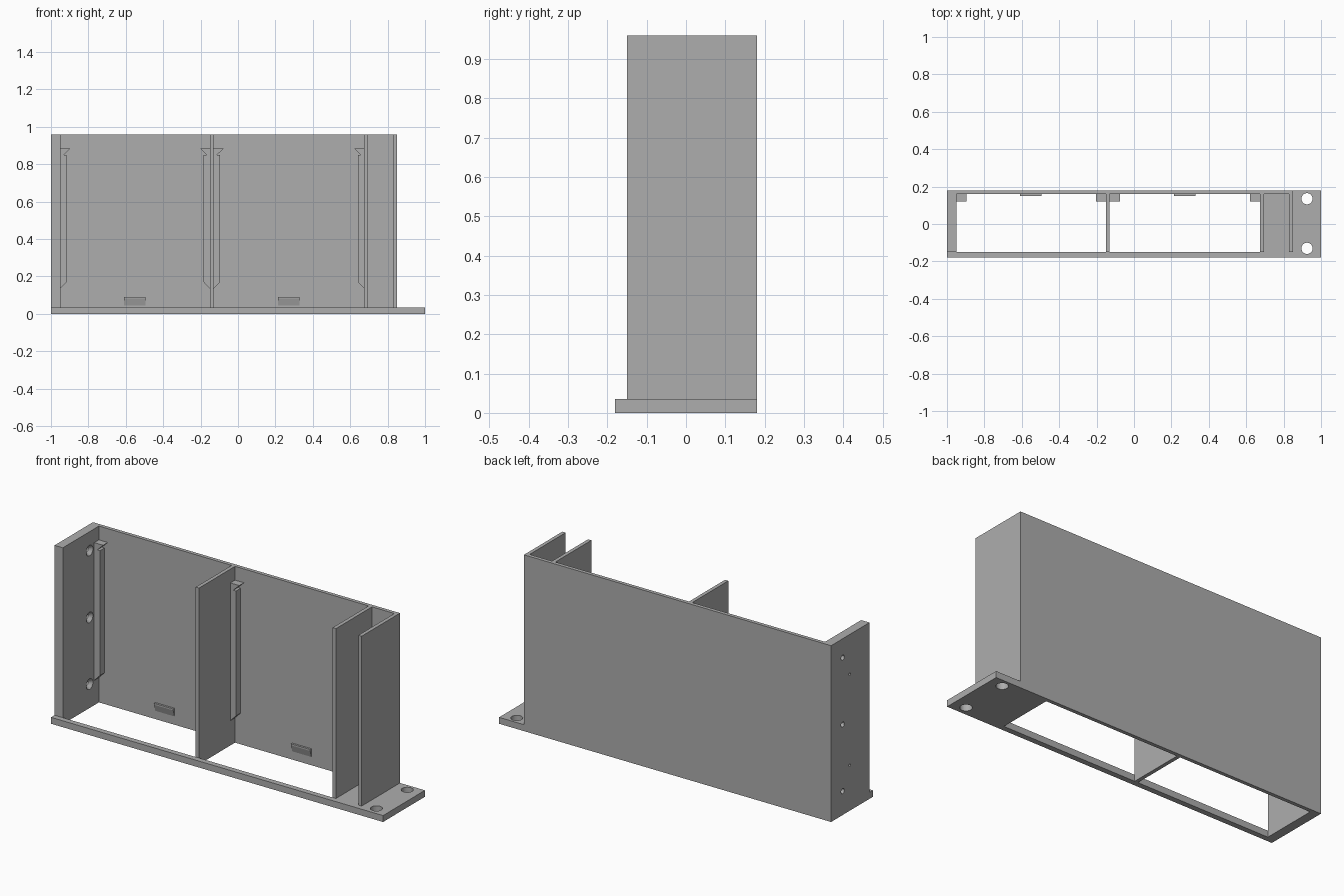
import bpy
import bmesh
from math import pi
from mathutils import Matrix, Vector

old = bpy.data.objects.get("Cube")
if old:
    bpy.data.objects.remove(old, do_unlink=True)

grey = bpy.data.materials.new("plain grey")
grey.use_nodes = True
colour = (0.42, 0.42, 0.42, 1)
grey.diffuse_color = colour
grey.node_tree.nodes["Principled BSDF"].inputs["Base Color"].default_value = colour


def finish(name, bm):
    bmesh.ops.recalc_face_normals(bm, faces=bm.faces)
    mesh = bpy.data.meshes.new(name)
    bm.to_mesh(mesh)
    bm.free()
    mesh.materials.append(grey)
    obj = bpy.data.objects.new(name, mesh)
    bpy.context.collection.objects.link(obj)
    return obj


def box(name, x, y, z):
    bm = bmesh.new()
    bmesh.ops.create_cube(bm, size=1)
    for v in bm.verts:
        v.co = Vector([(a + b) / 2 + c * (b - a) for (a, b), c in zip((x, y, z), v.co)])
    return finish(name, bm)


def prism(name, points, axis, start, end):
    """Extrude a flat outline along x (axis 0) or y (axis 1)."""
    bm = bmesh.new()
    verts = []
    for a, b in points:
        verts.append(bm.verts.new((start, a, b) if axis == 0 else (a, start, b)))
    face = bm.faces.new(verts)
    made = bmesh.ops.extrude_face_region(bm, geom=[face])["geom"]
    move = Vector((0, 0, 0))
    move[axis] = end - start
    bmesh.ops.translate(bm, vec=move, verts=[g for g in made if isinstance(g, bmesh.types.BMVert)])
    return finish(name, bm)


def drill(centre, r1, r2, depth, along_x=False):
    bm = bmesh.new()
    turn = Matrix.Rotation(pi / 2, 4, "Y") if along_x else Matrix.Identity(4)
    bmesh.ops.create_cone(bm, cap_ends=True, segments=32, radius1=r1, radius2=r2,
                          depth=depth, matrix=Matrix.Translation(centre) @ turn)
    return finish("drill_cutter", bm)


def cut(obj, cutter):
    cutter.hide_render = True
    mod = obj.modifiers.new("cut", "BOOLEAN")
    mod.operation = "DIFFERENCE"
    mod.solver = "EXACT"
    mod.object = cutter
    bpy.context.view_layer.objects.active = obj
    bpy.ops.object.modifier_apply(modifier=mod.name)
    bpy.data.objects.remove(cutter, do_unlink=True)


FRONT, INNER, BACK = -0.15, 0.16, 0.18
FLOOR, TOP = 0.035, 0.96

# Base plate with two bay openings and two mounting holes
base = box("base_plate", (-1, 1), (-BACK, BACK), (0, FLOOR))
for span in ((-0.95, -0.15), (-0.13, 0.675)):
    cut(base, box("opening_cutter", span, (FRONT, INNER), (-0.1, 0.1)))
for y in (-0.13, 0.135):
    cut(base, drill((0.925, y, 0.02), 0.03, 0.03, 0.2))

# Upright walls
box("back_wall", (-1, 0.85), (INNER, BACK), (FLOOR, TOP))
for name, x in (("middle_divider", -0.15), ("bay_divider", 0.675), ("end_wall", 0.83)):
    box(name, (x, x + 0.02), (FRONT, INNER), (FLOOR, TOP))
thick = box("thick_wall", (-1, -0.95), (FRONT, INNER), (FLOOR, TOP))

# Countersunk screw holes and small blind holes in the thick wall
for z in (0.13, 0.493, 0.857):
    cut(thick, drill((-0.975, 0.08, z), 0.014, 0.014, 0.1, True))
    cut(thick, drill((-0.96, 0.08, z), 0.012, 0.029, 0.0205, True))
for z in (0.248, 0.743):
    cut(thick, drill((-0.995, 0.02, z), 0.007, 0.007, 0.05, True))

# Guide rails with a hooked top, facing into each bay
rail = [(0, 0.135), (0.034, 0.17), (0.034, 0.85), (0.018, 0.85), (0.054, 0.885), (0, 0.885)]
for i, (x, side) in enumerate(((-0.95, 1), (-0.15, -1), (-0.13, 1), (0.675, -1))):
    prism(f"guide_rail_{i + 1}", [(x + side * u, z) for u, z in rail], 1, 0.12, INNER)

# Wedge catches low on the back wall
wedge = [(INNER, 0.045), (INNER, 0.09), (0.149, 0.09), (0.149, 0.082)]
for i, x in enumerate((-0.61, 0.215)):
    prism(f"wedge_catch_{i + 1}", wedge, 0, x, x + 0.115)
